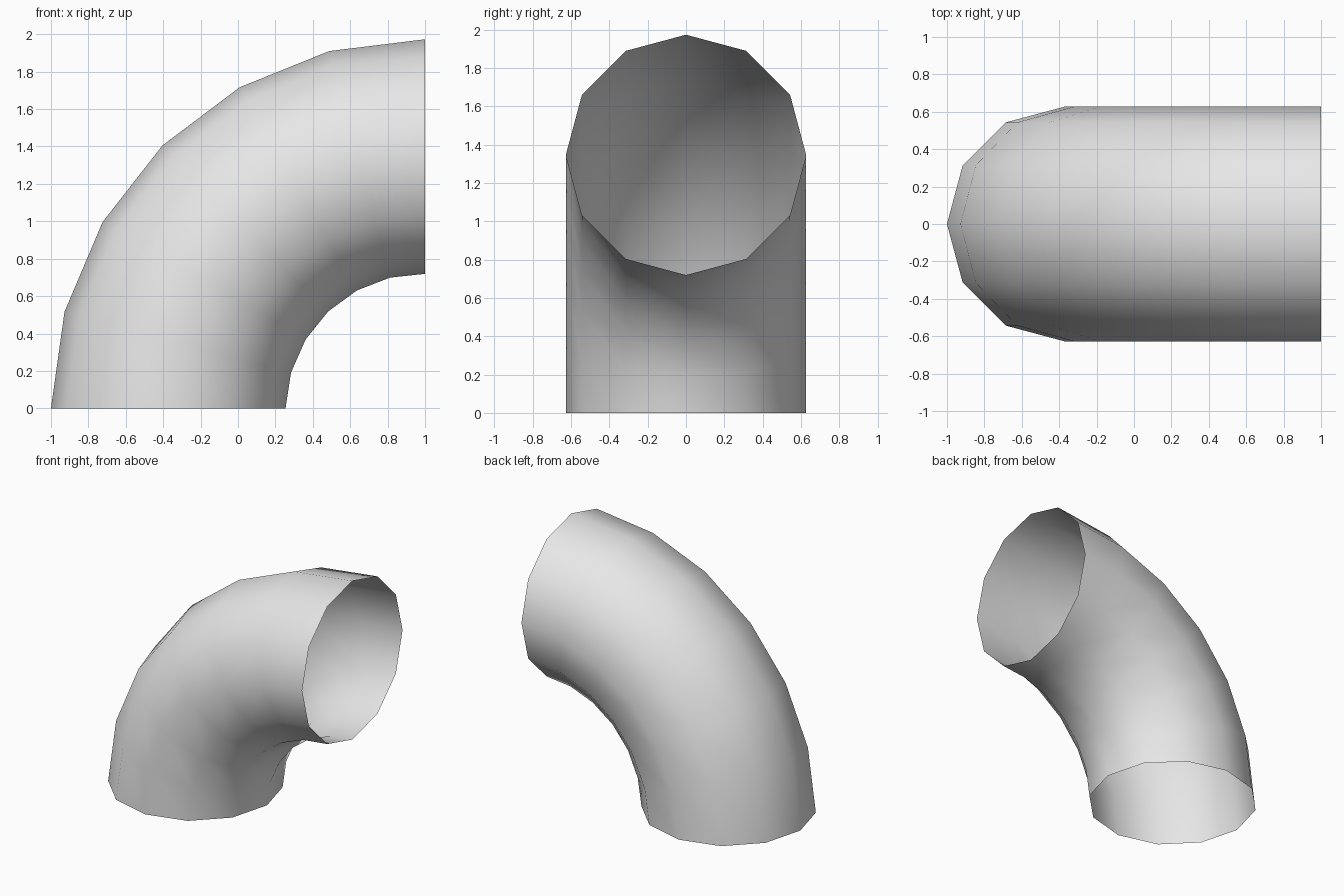
import bpy, bmesh
from math import sin, cos, pi

SIDES, SEGMENTS = 12, 6
TUBE = 0.627                          # pipe radius
BEND_START, BEND_END = 1.373, 1.346   # bend radius at the lower and upper mouths

cube = bpy.data.objects.get("Cube")
if cube:
    bpy.data.objects.remove(cube, do_unlink=True)

# Plain grey material
grey = bpy.data.materials.new("light grey")
grey.use_nodes = True
colour = (0.8, 0.8, 0.8, 1)
grey.diffuse_color = colour
bsdf = next(n for n in grey.node_tree.nodes if n.type == 'BSDF_PRINCIPLED')
bsdf.inputs["Base Color"].default_value = colour


def ring(bm, step):
    """One cross-section of the pipe, turned about the bend axis at x = 1, z = 0."""
    t = step / SEGMENTS
    turn = t * pi / 2
    bend = BEND_START + (BEND_END - BEND_START) * t
    verts = []
    for i in range(SIDES):
        a = 2 * pi * i / SIDES
        reach = bend + TUBE * cos(a)
        verts.append(bm.verts.new((1 - reach * cos(turn), TUBE * sin(a), reach * sin(turn))))
    return verts


# Open quarter-turn pipe, bridged ring to ring
bm = bmesh.new()
rings = [ring(bm, s) for s in range(SEGMENTS + 1)]
for low, high in zip(rings, rings[1:]):
    for i in range(SIDES):
        j = (i + 1) % SIDES
        bm.faces.new((low[i], high[i], high[j], low[j]))

bmesh.ops.recalc_face_normals(bm, faces=bm.faces)
# Make sure the outer curve faces outward
outer = max(bm.faces, key=lambda f: f.calc_center_median().z)
if outer.normal.z < 0:
    bmesh.ops.reverse_faces(bm, faces=bm.faces)
for f in bm.faces:
    f.smooth = True

mesh = bpy.data.meshes.new("elbow_pipe")
bm.to_mesh(mesh)
bm.free()
mesh.materials.append(grey)
pipe = bpy.data.objects.new("elbow_pipe", mesh)
bpy.context.collection.objects.link(pipe)
